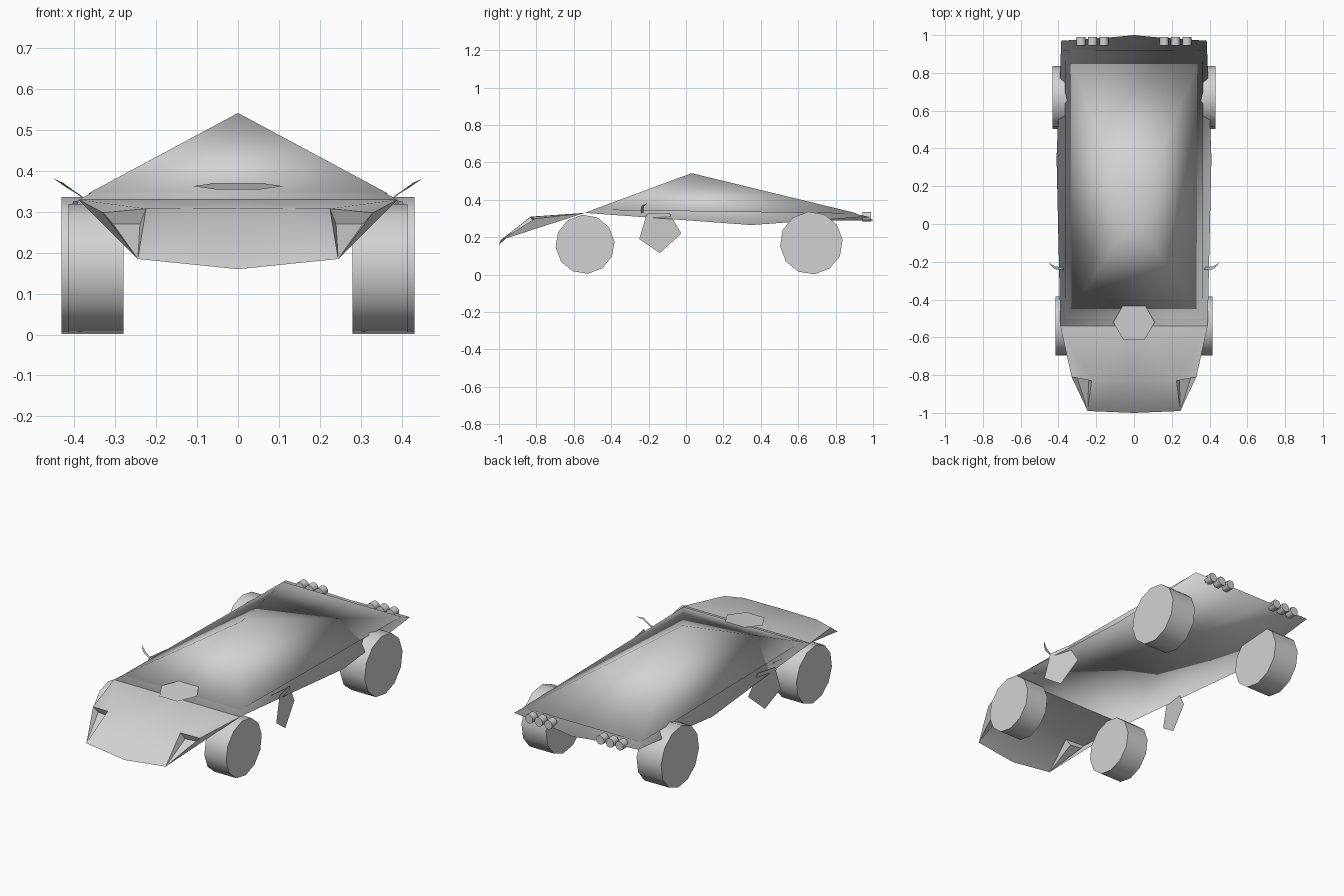
import bpy, bmesh, math
from mathutils import Matrix

cube = bpy.data.objects.get("Cube")
if cube:
    bpy.data.objects.remove(cube)

# One plain grey for every part
grey = bpy.data.materials.new("plain grey")
grey.use_nodes = True
grey.diffuse_color = (0.65, 0.65, 0.65, 1)
grey.node_tree.nodes["Principled BSDF"].inputs["Base Color"].default_value = grey.diffuse_color


def finish(name, bm, angle):
    mesh = bpy.data.meshes.new(name)
    bm.to_mesh(mesh)
    bm.free()
    mesh.materials.append(grey)
    obj = bpy.data.objects.new(name, mesh)
    bpy.context.collection.objects.link(obj)
    bpy.ops.object.select_all(action='DESELECT')
    obj.select_set(True)
    bpy.context.view_layer.objects.active = obj
    bpy.ops.object.shade_smooth_by_angle(angle=math.radians(angle))
    return obj


def sheet(name, points, faces, angle=60, mirror=False):
    """Panel or shell from named points; optionally mirrored across x."""
    bm = bmesh.new()
    verts = {key: bm.verts.new(p) for key, p in points.items()}
    for face in faces:
        bm.faces.new([verts[k] for k in face])
    if mirror:
        geom = bm.verts[:] + bm.edges[:] + bm.faces[:]
        new = bmesh.ops.duplicate(bm, geom=geom)["geom"]
        nv = [g for g in new if isinstance(g, bmesh.types.BMVert)]
        nf = [g for g in new if isinstance(g, bmesh.types.BMFace)]
        bmesh.ops.scale(bm, vec=(-1, 1, 1), verts=nv)
        bmesh.ops.reverse_faces(bm, faces=nf)
        bmesh.ops.remove_doubles(bm, verts=bm.verts[:], dist=0.0005)
    bmesh.ops.recalc_face_normals(bm, faces=bm.faces[:])
    return finish(name, bm, angle)


def drum(name, centre, radius, length, sides, axis, turn=0):
    bm = bmesh.new()
    bmesh.ops.create_cone(bm, cap_ends=True, segments=sides, radius1=radius,
                          radius2=radius, depth=length)
    rot = Matrix.Rotation(math.pi / 2, 4, axis) @ Matrix.Rotation(turn, 4, 'Z')
    bmesh.ops.transform(bm, matrix=Matrix.Translation(centre) @ rot, verts=bm.verts)
    return finish(name, bm, 50)


# Body shell: low pyramid with a bowed lower edge and a closed underside
sheet("body_shell", {
    "t": (0, 0.03, 0.536), "f": (0, -0.54, 0.33), "c": (0.39, -0.54, 0.33),
    "m": (0.41, 0.35, 0.265), "r": (0.385, 0.97, 0.31),
    "s": (0.1, 0.99, 0.298), "e": (0, 1.0, 0.29), "p": (0, 0.35, 0.285)},
    ["tfc", "tcm", "tmr", "trs", "tse", "pcf", "pmc", "prm", "psr", "pes"],
    angle=180, mirror=True)

# Canopy: straight-sided closed pyramid resting on the shell
sheet("canopy", {
    "t": (0, 0.03, 0.542), "a": (-0.365, -0.5, 0.346), "b": (0.365, -0.5, 0.346),
    "c": (0.365, 0.92, 0.326), "d": (-0.365, 0.92, 0.326)},
    ["tab", "tbc", "tcd", "tda", "dcba"], angle=180)

# Hood with sloping nose, sides and recessed lamp pockets
sheet("hood", {
    "f": (0, -0.54, 0.33), "c": (0.39, -0.54, 0.33),
    "h": (0, -0.83, 0.31), "a": (0.225, -0.83, 0.308), "b": (0.33, -0.81, 0.298),
    "n": (0, -1.0, 0.16), "k": (0.245, -0.99, 0.185),
    "d": (0.24, -0.81, 0.27), "e": (0.305, -0.8, 0.27)},
    ["fhac", "cab", "hnka", "cbk", "adeb", "dke", "akd", "bek"], angle=45, mirror=True)

# Flat hexagonal plate above the hood seam
hexagon = {str(i): (0.11 * math.cos(i * math.pi / 3),
                    -0.52 + 0.11 * math.sin(i * math.pi / 3),
                    0.363 + 0.009 * math.sin(i * math.pi / 3)) for i in range(6)}
sheet("hood_plate", hexagon, ["012345"])

# Side plates, turned slightly toward the rear
pentagon = {"a": (-0.25, 0.19), "b": (-0.14, 0.115), "c": (-0.025, 0.22),
            "d": (-0.09, 0.33), "e": (-0.21, 0.325)}
sheet("side_plates", {k: (0.362 - 0.2 * y, y, z) for k, (y, z) in pentagon.items()},
      ["abcde"], mirror=True)

# Thin curved mirrors
sheet("mirrors", {
    "a": (0.37, -0.24, 0.33), "b": (0.38, -0.228, 0.333), "c": (0.418, -0.225, 0.364),
    "d": (0.414, -0.24, 0.356), "e": (0.452, -0.205, 0.382), "g": (0.425, -0.235, 0.37)},
    ["abcd", "dceg"], mirror=True)

# Wheels and rear lamps on both sides
for side, label in ((1, "left"), (-1, "right")):
    drum("front_wheel_" + label, (side * 0.3475, -0.54, 0.162), 0.158, 0.135, 12, 'Y', 0.1)
    drum("rear_wheel_" + label, (side * 0.356, 0.67, 0.169), 0.168, 0.152, 12, 'Y', 0.1)
    for i in range(3):
        drum(f"rear_lamp_{label}_{i + 1}", (side * (0.16 + 0.06 * i), 0.967, 0.31),
             0.025, 0.045, 10, 'X')
